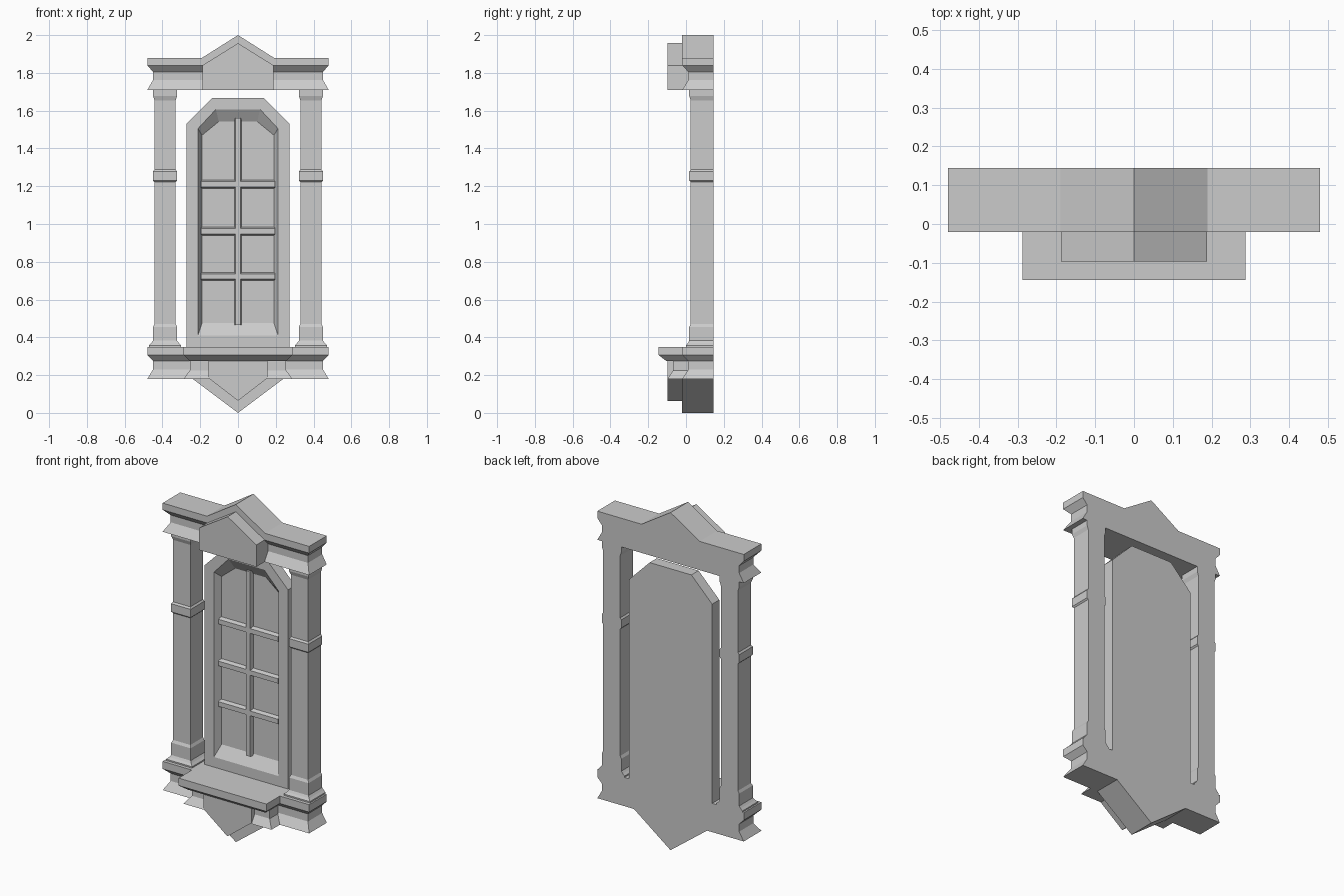
import bpy, bmesh

if "Cube" in bpy.data.objects:
    bpy.data.objects.remove(bpy.data.objects["Cube"])

BACK = 0.145


def loft(name, rings, mirror=False):
    """Skin a list of equal-length rings and cap both ends."""
    bm = bmesh.new()
    loops = [[bm.verts.new(p) for p in ring] for ring in rings]
    n = len(loops[0])
    for a, b in zip(loops, loops[1:]):
        for i in range(n):
            j = (i + 1) % n
            bm.faces.new((a[i], a[j], b[j], b[i]))
    bm.faces.new(loops[0])
    bm.faces.new(loops[-1])
    bmesh.ops.recalc_face_normals(bm, faces=bm.faces)
    mesh = bpy.data.meshes.new(name)
    bm.to_mesh(mesh)
    bm.free()
    obj = bpy.data.objects.new(name, mesh)
    bpy.context.collection.objects.link(obj)
    if mirror:
        obj.modifiers.new("Mirror", 'MIRROR').use_axis[0] = True
    return obj


def moulding(name, profile, cx=0.0, back=BACK, mirror=False):
    """Stacked rectangles; profile rows are (half width, front y, z)."""
    loft(name, [[(cx - w, y, z), (cx + w, y, z), (cx + w, back, z), (cx - w, back, z)]
                for w, y, z in profile], mirror)


def outline(pts, y):
    """Right half outline mirrored to a closed ring in the xz plane."""
    right = [(x, y, z) for x, z in pts]
    left = [(-x, y, z) for x, z in reversed(pts) if x > 0]
    return right + left


def prism(name, pts, y0, y1):
    loft(name, [outline(pts, y0), outline(pts, y1)])


# Cornice: gabled cap, moulding below it, projecting gable block
prism("cornice_cap", [(0.48, 1.84), (0.48, 1.88), (0.19, 1.88), (0, 2.0)], -0.02, BACK)
moulding("cornice_moulding", [(0.48, -0.02, 1.71), (0.45, 0.012, 1.762),
                              (0.45, 0.012, 1.805), (0.48, -0.02, 1.84)])
prism("gable_block", [(0.188, 1.71), (0.188, 1.84), (0, 1.957)], -0.097, 0.05)

# Sill: full-width moulding, projecting ledge, pointed aprons below
moulding("sill_moulding", [(0.48, -0.02, 0.18), (0.45, 0.012, 0.23), (0.45, 0.012, 0.275),
                           (0.48, -0.02, 0.306), (0.48, -0.02, 0.35)])
moulding("sill_ledge", [(0.288, -0.098, 0.18), (0.255, -0.068, 0.225), (0.255, -0.068, 0.275),
                        (0.255, -0.105, 0.275), (0.288, -0.145, 0.306), (0.288, -0.145, 0.35)],
         back=0.05)
prism("apron_back", [(0.24, 0.18), (0, 0)][::-1], -0.02, BACK)
prism("apron_front", [(0, 0.064), (0.157, 0.185), (0.157, 0.277)], -0.099, 0.03)

# Columns with plinth, base block, middle band and capital in one profile
moulding("column", [(0.085, 0.0, 0.35), (0.085, 0.0, 0.358), (0.073, 0.01, 0.37),
                    (0.064, 0.017, 0.382), (0.064, 0.017, 0.455), (0.056, 0.025, 0.47),
                    (0.056, 0.025, 1.222), (0.064, 0.017, 1.23), (0.064, 0.017, 1.278),
                    (0.056, 0.025, 1.288), (0.056, 0.025, 1.655), (0.064, 0.017, 1.678),
                    (0.064, 0.017, 1.71)], cx=0.386, mirror=True)

# Window panel with a splayed recess
outer = [(0.273, 0.35), (0.273, 1.53), (0.137, 1.667)]
rim = [(0.212, 0.41), (0.212, 1.505), (0.117, 1.607)]
glass = [(0.19, 0.476), (0.19, 1.47), (0.102, 1.542)]
loft("window_panel", [outline(outer, BACK), outline(outer, 0.078),
                      outline(rim, 0.078), outline(glass, 0.118)])

# Glazing bars with bevelled sides
FRONT, DEEP = 0.095, 0.125
loft("vertical_bar", [[(-w, y, 0.465), (w, y, 0.465), (w, y, 1.56), (-w, y, 1.56)]
                      for w, y in ((0.021, DEEP), (0.013, FRONT))])
for z in (0.722, 0.962, 1.21):
    loft("horizontal_bar", [[(-0.195, y, z - h), (0.195, y, z - h),
                             (0.195, y, z + h), (-0.195, y, z + h)]
                            for h, y in ((0.024, DEEP), (0.014, FRONT))])
